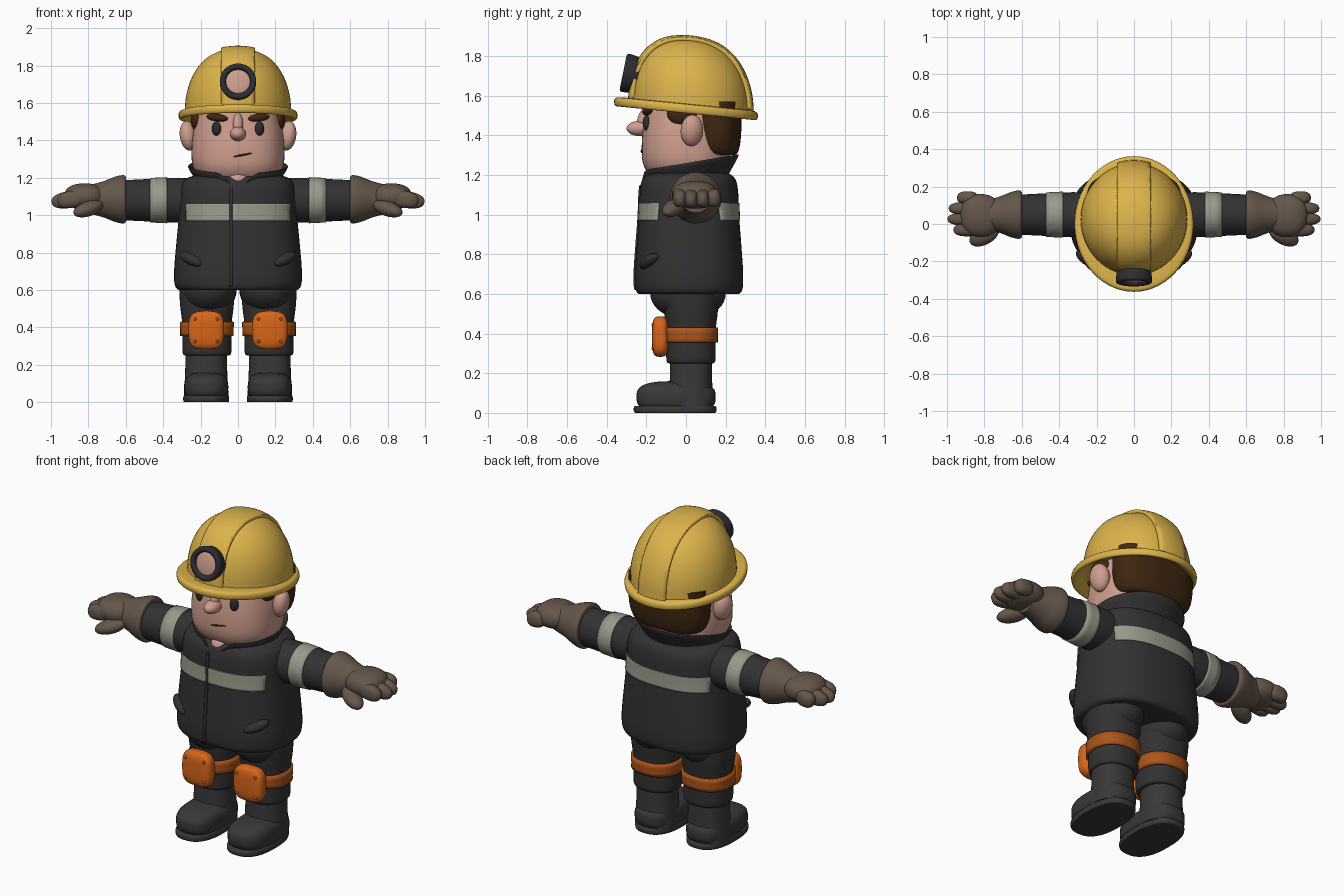
import bpy, bmesh, math
from mathutils import Matrix, Vector, Euler

if "Cube" in bpy.data.objects:
    bpy.data.objects.remove(bpy.data.objects["Cube"])


def material(name, red, green, blue):
    mat = bpy.data.materials.new(name)
    mat.use_nodes = True
    mat.diffuse_color = (red, green, blue, 1)
    shader = next(node for node in mat.node_tree.nodes if node.type == 'BSDF_PRINCIPLED')
    shader.inputs["Base Color"].default_value = mat.diffuse_color
    shader.inputs["Roughness"].default_value = 0.8
    return mat


yellow = material("helmet yellow", .72, .45, .07)
cloth = material("charcoal cloth", .032, .032, .033)
rubber = material("boot grey", .04, .04, .04)
skin = material("skin", .62, .34, .27)
brown = material("brown hair", .05, .02, .006)
leather = material("glove leather", .13, .095, .07)
reflective = material("reflective grey", .32, .32, .26)
orange = material("pad orange", .68, .13, .01)
dark_orange = material("strap orange", .42, .09, .01)
black = material("lamp black", .026, .026, .03)
parts = []


def finish(name, mat, bm, mirror):
    bmesh.ops.recalc_face_normals(bm, faces=bm.faces[:])
    mesh = bpy.data.meshes.new(name)
    bm.to_mesh(mesh)
    bm.free()
    mesh.materials.append(mat)
    obj = bpy.data.objects.new(name, mesh)
    bpy.context.collection.objects.link(obj)
    if mirror:
        obj.modifiers.new("Mirror", 'MIRROR')
    parts.append(obj)
    return obj


def rounded(points):
    """Cut the corners of a profile twice, keeping both ends."""
    points = [Vector(point) for point in points]
    for _ in range(2):
        softer = [points[0]]
        for start, end in zip(points, points[1:]):
            softer += [start.lerp(end, 1 / 4), start.lerp(end, 3 / 4)]
        points = softer + [points[-1]]
    return points


def loft_mesh(profile, centre=(0, 0), depth=1, axis=2, power=2, tilt=0, sides=56):
    """Superellipse rings along an axis; the profile lists (position, radius)."""
    bm = bmesh.new()
    loops = []
    for position, radius in rounded(profile):
        loop = []
        for step in range(sides):
            angle = math.tau * step / sides
            across, along = (math.copysign(abs(wave) ** (2 / power), wave)
                             for wave in (math.cos(angle), math.sin(angle)))
            co = [centre[0] + radius * across, centre[1] + radius * depth * along]
            co.insert(axis, position)
            co[2] += tilt * co[1]
            loop.append(bm.verts.new(co))
        loops.append(loop)
    for lower, upper in zip(loops, loops[1:]):
        for i in range(sides):
            bm.faces.new((lower[i - 1], lower[i], upper[i], upper[i - 1]))
    bm.faces.new(loops[0])
    bm.faces.new(loops[-1])
    return bm


def loft(name, mat, mirror=False, **shape):
    return finish(name, mat, loft_mesh(**shape), mirror)


def shell(name, mat, shape, grow, limits, thickness=.008, mirror=False):
    """Plate lying over a loft, trimmed by {axis: (low, high)}."""
    profile = [(position, radius + grow) for position, radius in shape["profile"]]
    bm = loft_mesh(**{**shape, "profile": profile})
    for axis, (low, high) in limits.items():
        for limit, outward in ((low, -1), (high, 1)):
            point, normal = Vector(), Vector()
            point[axis], normal[axis] = limit, outward
            bmesh.ops.bisect_plane(bm, geom=bm.verts[:] + bm.edges[:] + bm.faces[:],
                                   plane_co=point, plane_no=normal, clear_outer=True)
    solidify = finish(name, mat, bm, mirror).modifiers.new("Solidify", 'SOLIDIFY')
    solidify.thickness, solidify.offset = thickness, -1


def blob(name, mat, centre, size, turn=(0, 0, 0), power=2, mirror=False):
    """Ellipsoid; a higher power makes it boxier."""
    bm = bmesh.new()
    bmesh.ops.create_uvsphere(bm, u_segments=32, v_segments=20, radius=1)
    for vert in bm.verts:
        vert.co /= sum(abs(value) ** power for value in vert.co) ** (1 / power)
    bm.transform(Matrix.LocRotScale(Vector(centre), Euler(turn), Vector(size)))
    return finish(name, mat, bm, mirror)


# Jacket with reflective bands, placket and pockets
jacket = dict(profile=[(.6, .28), (.6, .335), (.68, .345), (.85, .33), (1, .315),
                       (1.15, .31), (1.2, .28), (1.22, .2)],
              centre=(0, .015), depth=.8, power=2.5)
loft("jacket", cloth, **jacket)
band_height = (.97, 1.06)
shell("front_band", reflective, jacket, .005, {0: (-.28, .28), 1: (-1, 0), 2: band_height})
shell("back_band", reflective, jacket, .005, {0: (-.28, .28), 1: (0, 1), 2: band_height})
shell("placket", cloth, jacket, .009, {0: (-.045, -.03), 1: (-1, 0), 2: (.62, 1.15)})
blob("pocket_flaps", cloth, (.25, -.185, .765), (.075, .035, .03), (0, -.4, .6), mirror=True)

# Flared collar, dipping to a V at the front
collar = loft("collar", cloth, centre=(0, .02), depth=.92, tilt=.17,
              profile=[(1.14, .2), (1.18, .22), (1.26, .275), (1.26, .25), (1.17, .2)])
for vert in collar.data.vertices:
    if vert.co.y < -.08:
        vert.co.z -= .8 * max(0, .1 - abs(vert.co.x))
blob("neck", skin, (0, -.13, 1.18), (.075, .085, .06))

# Sleeves with reflective bands
sleeve = dict(profile=[(.22, .11), (.3, .122), (.45, .115), (.65, .105)],
              centre=(.05, 1.08), axis=0)
loft("sleeves", cloth, mirror=True, **sleeve)
shell("sleeve_bands", reflective, sleeve, .005, {0: (.38, .47)}, mirror=True)

# Gloves: cuff, palm, four fingers and a thumb
loft("glove_cuffs", leather, mirror=True, centre=(.05, 1.085), axis=0,
     profile=[(.6, .1), (.6, .132), (.65, .125), (.72, .095), (.8, .075)])
blob("palms", leather, (.82, .045, 1.1), (.11, .115, .07), power=2.3, mirror=True)
for finger in range(4):
    y = .14 - .057 * finger
    tip = 1 - 6 * (y - .045) ** 2
    blob("fingers", leather, (.89, y, 1.085), (tip - .89, .035, .045),
         (0, .15, 0), power=2.5, mirror=True)
blob("thumbs", leather, (.8, -.06, 1.035), (.09, .05, .04), (0, .3, -.5), mirror=True)

# Trousers with knee straps and pads
leg = dict(profile=[(.66, .15), (.52, .145), (.42, .13), (.3, .132), (.25, .13), (.25, .1)],
           centre=(.166, .025), depth=.95, power=2.3)
loft("trousers", cloth, mirror=True, **leg)
blob("hips", cloth, (.155, .01, .6), (.148, .19, .13), mirror=True)
shell("knee_straps", dark_orange, leg, .012, {2: (.355, .43)}, thickness=.015, mirror=True)
blob("knee_pads", orange, (.17, -.13, .385), (.095, .042, .102), power=3.5, mirror=True)
for side in (-1, 1):
    for level in (-1, 1):
        blob("knee_rivets", dark_orange, (.17 + .06 * side, -.165, .385 + .06 * level),
             (.009, .009, .009), mirror=True)

# Boots and soles
loft("boot_shafts", rubber, mirror=True, centre=(.17, .025), depth=.95, power=2.3,
     profile=[(.3, .11), (.16, .112), (.03, .12)])
blob("boot_feet", rubber, (.17, -.05, .08), (.118, .2, .08), power=3, mirror=True)
loft("boot_soles", rubber, mirror=True, centre=(.17, -.055), depth=1.7, power=2.5,
     profile=[(0, .11), (0, .123), (.035, .123), (.035, .11)])

# Head with ears, nose and hair
loft("head", skin, depth=.9, power=2.4,
     profile=[(1.17, .1), (1.18, .19), (1.25, .245), (1.35, .25), (1.45, .24), (1.6, .21)])
blob("ears", skin, (.265, .03, 1.425), (.045, .058, .08), (0, .15, .3), mirror=True)
blob("nose_tip", skin, (0, -.235, 1.435), (.043, .065, .038))
blob("nose_bridge", skin, (0, -.21, 1.48), (.028, .035, .07), (-.3, 0, 0))
loft("hair", brown, centre=(0, .155), depth=.5, power=2.4,
     profile=[(1.3, .17), (1.31, .22), (1.4, .25), (1.57, .25)])
blob("sideburns", brown, (.222, -.02, 1.51), (.03, .075, .06), mirror=True)

# Face details
blob("eyes", black, (.115, -.2, 1.463), (.025, .018, .038), (0, 0, .25), mirror=True)
blob("eyebrows", brown, (.112, -.195, 1.522), (.06, .022, .02), (0, -.12, .25), mirror=True)
blob("mouth", brown, (.025, -.222, 1.322), (.05, .006, .005), (0, -.18, .05))


def dome(extra):
    """Helmet crown as a slightly boxy half ellipse."""
    angles = [math.radians(degrees) for degrees in range(0, 90, 11)]
    profile = [(1.56 + (.33 + extra) * math.sin(a), (.285 + extra) * math.cos(a) ** .8)
               for a in angles]
    return dict(profile=profile, centre=(0, .025), depth=1.05, tilt=-.1)


# Helmet with brim and raised centre ridge
loft("helmet_crown", yellow, **dome(0))
shell("helmet_ridge", yellow, dome(.017), 0, {0: (-.09, .09)}, thickness=.025)
loft("helmet_brim", yellow, depth=1.14, tilt=-.1,
     profile=[(1.55, .25), (1.51, .3), (1.515, .318), (1.555, .318), (1.56, .28)])

# Head lamp: housing ring and round lens, leaning back
lean = Matrix.Translation((0, -.278, 1.71)) @ Matrix.Rotation(-.2, 4, 'X')
housing = loft("lamp_housing", black, axis=1,
               profile=[(.06, .08), (.03, .09), (-.03, .1), (-.04, .09), (-.04, .07), (-.01, .06)])
lens = blob("lamp_lens", skin, (0, -.02, 0), (.068, .012, .068))
for piece in (housing, lens):
    piece.matrix_world = lean

# Smooth shading that keeps hard edges
bpy.ops.object.select_all(action='DESELECT')
for obj in parts:
    obj.select_set(True)
bpy.context.view_layer.objects.active = parts[0]
bpy.ops.object.shade_smooth_by_angle(angle=math.radians(40))
